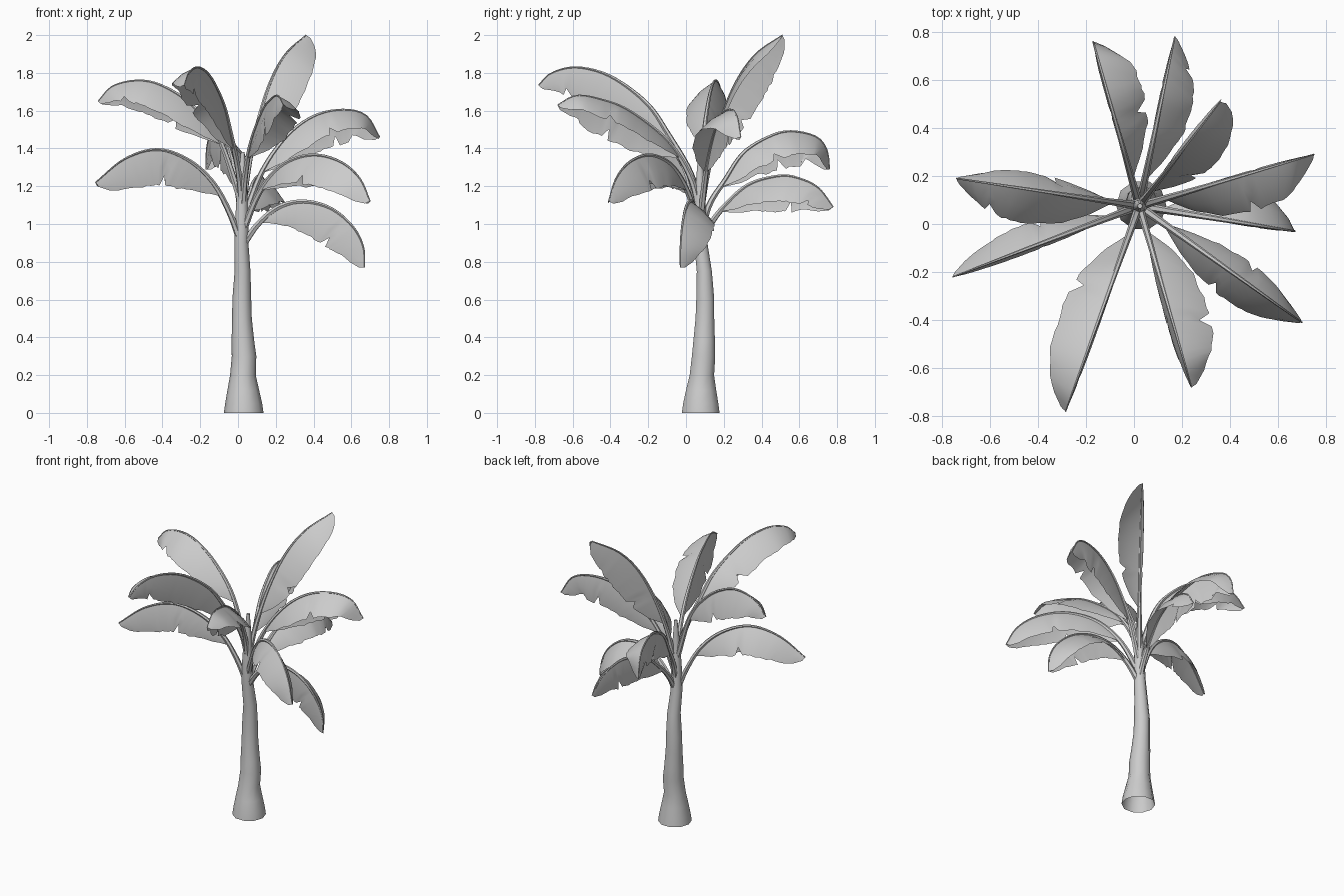
import bpy, bmesh, math, random
from mathutils import Vector

if "Cube" in bpy.data.objects:
    bpy.data.objects.remove(bpy.data.objects["Cube"])

random.seed(4)
UP = Vector((0, 0, 1))


def finish(bm, name, angle=40, recalc=True):
    if recalc:
        bmesh.ops.recalc_face_normals(bm, faces=bm.faces)
    me = bpy.data.meshes.new(name)
    bm.to_mesh(me)
    bm.free()
    ob = bpy.data.objects.new(name, me)
    bpy.context.collection.objects.link(ob)
    bpy.ops.object.select_all(action='DESELECT')
    ob.select_set(True)
    bpy.context.view_layer.objects.active = ob
    bpy.ops.object.shade_smooth_by_angle(angle=math.radians(angle))
    return ob


def bridge(bm, rows, closed):
    for a, b in zip(rows, rows[1:]):
        n = len(a)
        for i in range(n if closed else n - 1):
            j = (i + 1) % n
            bm.faces.new((a[i], a[j], b[j], b[i]))


def tube(name, rings, sides):
    """rings: (centre, axis u, axis v, radius); open at the start, closed at the end"""
    bm = bmesh.new()
    rows = []
    for c, u, v, r in rings:
        rows.append([bm.verts.new(c + r * (u * math.cos(a) + v * math.sin(a)))
                     for a in (2 * math.pi * k / sides for k in range(sides))])
    bridge(bm, rows, True)
    bm.faces.new(rows[-1])
    return finish(bm, name)


def lookup(table, t):
    for (a, p), (b, q) in zip(table, table[1:]):
        if t <= b:
            return p + (q - p) * (t - a) / (b - a)
    return table[-1][1]


def spline(pts, steps):
    """Smooth curve through the points, resampled evenly by length"""
    P = [2 * pts[0] - pts[1]] + pts + [2 * pts[-1] - pts[-2]]
    dense = []
    for a, b, c, d in zip(P, P[1:], P[2:], P[3:]):
        for k in range(10):
            t = k / 10
            dense.append(0.5 * (2 * b + (c - a) * t + (2 * a - 5 * b + 4 * c - d) * t * t
                                + (3 * b - a - 3 * c + d) * t ** 3))
    dense.append(pts[-1])
    lens = [0]
    for a, b in zip(dense, dense[1:]):
        lens.append(lens[-1] + (b - a).length)
    xs, ys = ([(l, p[i]) for l, p in zip(lens, dense)] for i in (0, 1))
    return [Vector((lookup(xs, lens[-1] * k / steps), lookup(ys, lens[-1] * k / steps)))
            for k in range(steps + 1)]


# Trunk: z, x, y, radius
TRUNK = [(0, .03, .078, .105), (.05, .03, .078, .098), (.12, .028, .08, .084), (.2, .026, .084, .068),
         (.3, .032, .093, .065), (.38, .026, .096, .06), (.5, .021, .1, .052), (.6, .02, .102, .05),
         (.75, .024, .097, .042), (.9, .018, .078, .037), (1.02, .02, .074, .035),
         (1.2, .022, .075, .026), (1.38, .025, .075, .01)]
tube("trunk", [(Vector((x, y, z)), Vector((1, 0, 0)), Vector((0, 1, 0)), r) for z, x, y, r in TRUNK], 10)

WIDTH = [(0, .015), (.1, .095), (.28, .165), (.5, .19), (.7, .18), (.85, .145), (.95, .095), (1, .03)]


def leaf(name, tip, profile, right_deg, left_deg):
    """profile: (share of the way out, height); angles say how far each half opens from hanging"""
    start = Vector((.022, .075, 0))
    out = Vector((tip[0], tip[1], 0)) - start
    span = out.length
    out.normalize()
    side = out.cross(UP)
    N = 34
    pts = spline([Vector((t * span, z)) for t, z in profile], N)
    frames = []
    for k, p in enumerate(pts):
        d = pts[min(k + 1, N)] - pts[max(k - 1, 0)]
        d.normalize()
        frames.append((start + out * p.x + UP * p.y, out * d.y - UP * d.x))
    # Stalk and midrib
    tube(name + "_stalk", [(c, side, dn, .016 * (1 - k / N) ** 1.1 + .003)
                           for k, (c, dn) in enumerate(frames)], 6)
    # Folded blade, with a torn notch in each half
    first = next(k for k, p in enumerate(pts) if p.x > .14 * span)
    cuts = [random.randint(first + 7, N - 4) for _ in range(2)]
    bm = bmesh.new()
    rows = []
    for k in range(first, N + 1):
        c, dn = frames[k]
        w = lookup(WIDTH, (k - first) / (N - first))
        halves = []
        for s, deg, cut in ((1, right_deg, cuts[0]), (-1, left_deg, cuts[1])):
            hw = w * (.72 if k == cut else random.uniform(.97, 1.03))
            strip = []
            for f, bend in ((.5, 7), (1, 0)):
                a = math.radians(deg + bend)
                strip.append(bm.verts.new(c + hw * f * (dn * math.cos(a) + side * s * math.sin(a))))
            halves.append(strip)
        rows.append([halves[0][1], halves[0][0], bm.verts.new(c), halves[1][0], halves[1][1]])
    bridge(bm, rows, False)
    finish(bm, name + "_blade", 50)


leaf("back_left_leaf", (-.17, .76), [(0, .93), (.07, 1.1), (.19, 1.23), (.34, 1.38), (.56, 1.47),
     (.72, 1.49), (.9, 1.46), (.98, 1.39), (1, 1.29)], 50, 0)
leaf("back_right_leaf", (.17, .78), [(0, .88), (.07, .99), (.19, 1.1), (.37, 1.21), (.6, 1.255),
     (.75, 1.24), (.89, 1.19), (1, 1.09)], 44, 0)
leaf("tall_leaf", (.36, .51), [(0, 1.05), (.09, 1.28), (.24, 1.53), (.44, 1.75), (.68, 1.9), (1, 2.0)], 50, 3)
leaf("right_upper_leaf", (.75, .29), [(0, 1.0), (.14, 1.27), (.32, 1.46), (.52, 1.57), (.73, 1.605),
     (.9, 1.575), (1, 1.46)], 55, 0)
leaf("right_lower_leaf", (.67, -.03), [(0, .88), (.13, 1.0), (.3, 1.09), (.5, 1.12), (.72, 1.085),
     (.9, .99), (.99, .88), (1, .77)], 0, 48)
leaf("front_right_leaf", (.70, -.41), [(0, .95), (.12, 1.15), (.26, 1.28), (.41, 1.345), (.59, 1.365),
     (.78, 1.325), (.92, 1.24), (1, 1.12)], 35, 24)
leaf("front_leaf", (.24, -.68), [(0, 1.05), (.07, 1.25), (.23, 1.44), (.5, 1.6), (.7, 1.66),
     (.87, 1.68), (1, 1.63)], 8, 55)
leaf("front_left_leaf", (-.285, -.78), [(0, 1.08), (.06, 1.27), (.2, 1.48), (.33, 1.64), (.55, 1.78),
     (.76, 1.83), (.92, 1.8), (1, 1.735)], 58, 0)
leaf("left_lower_leaf", (-.755, -.22), [(0, .88), (.08, 1.05), (.2, 1.22), (.37, 1.34), (.58, 1.395),
     (.8, 1.345), (1, 1.22)], 32, 5)
leaf("left_upper_leaf", (-.74, .19), [(0, 1.1), (.16, 1.45), (.35, 1.63), (.55, 1.73), (.72, 1.76),
     (.9, 1.73), (1, 1.65)], 22, 48)
